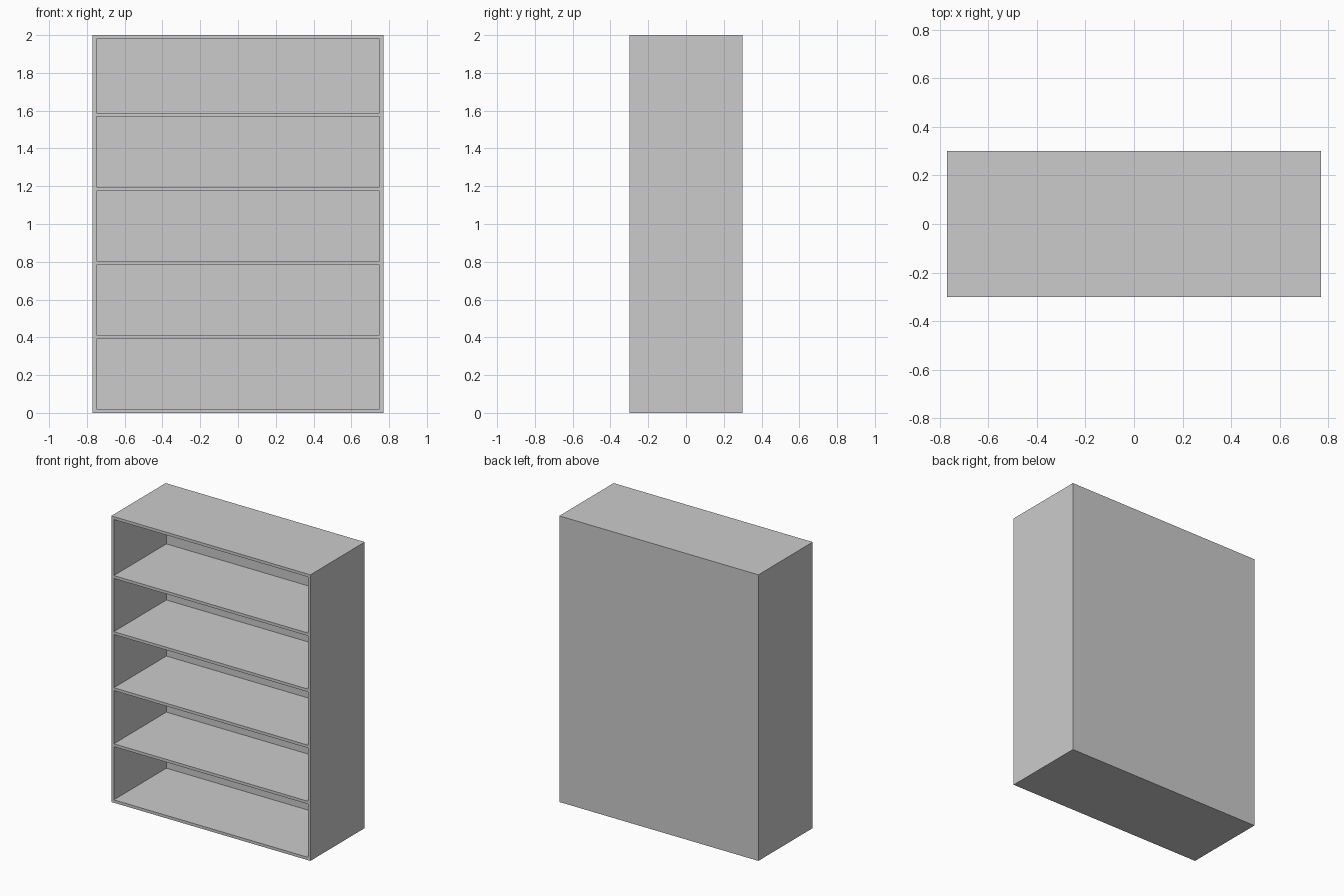
import bpy

if "Cube" in bpy.data.objects:
    bpy.data.objects.remove(bpy.data.objects["Cube"])

W, D, H, T = 1.54, 0.60, 2.0, 0.02   # width, depth, height, board thickness
BAYS = 5
INNER_W = W - 2 * T
PITCH = (H - 2 * T) / BAYS


def board(name, center, size):
    """Axis-aligned flat board."""
    bpy.ops.mesh.primitive_cube_add(size=1, location=center)
    ob = bpy.context.object
    ob.name = name
    ob.scale = size
    bpy.ops.object.transform_apply(location=False, rotation=False, scale=True)
    return ob


# Side walls, full height and depth
for side, s in (("left", -1), ("right", 1)):
    board(f"{side}_side", (s * (W - T) / 2, 0, H / 2), (T, D, H))

# Back panel between the sides
board("back_panel", (0, (D - T) / 2, H / 2), (INNER_W, T, H))

# Bottom board, shelves and top board, in front of the back panel
depth, y = D - T, -T / 2
for i in range(BAYS):
    name = "bottom_board" if i == 0 else f"shelf_{i}"
    board(name, (0, y, i * PITCH + T / 2), (INNER_W, depth, T))
board("top_board", (0, y, H - T / 2), (INNER_W, depth, T))
